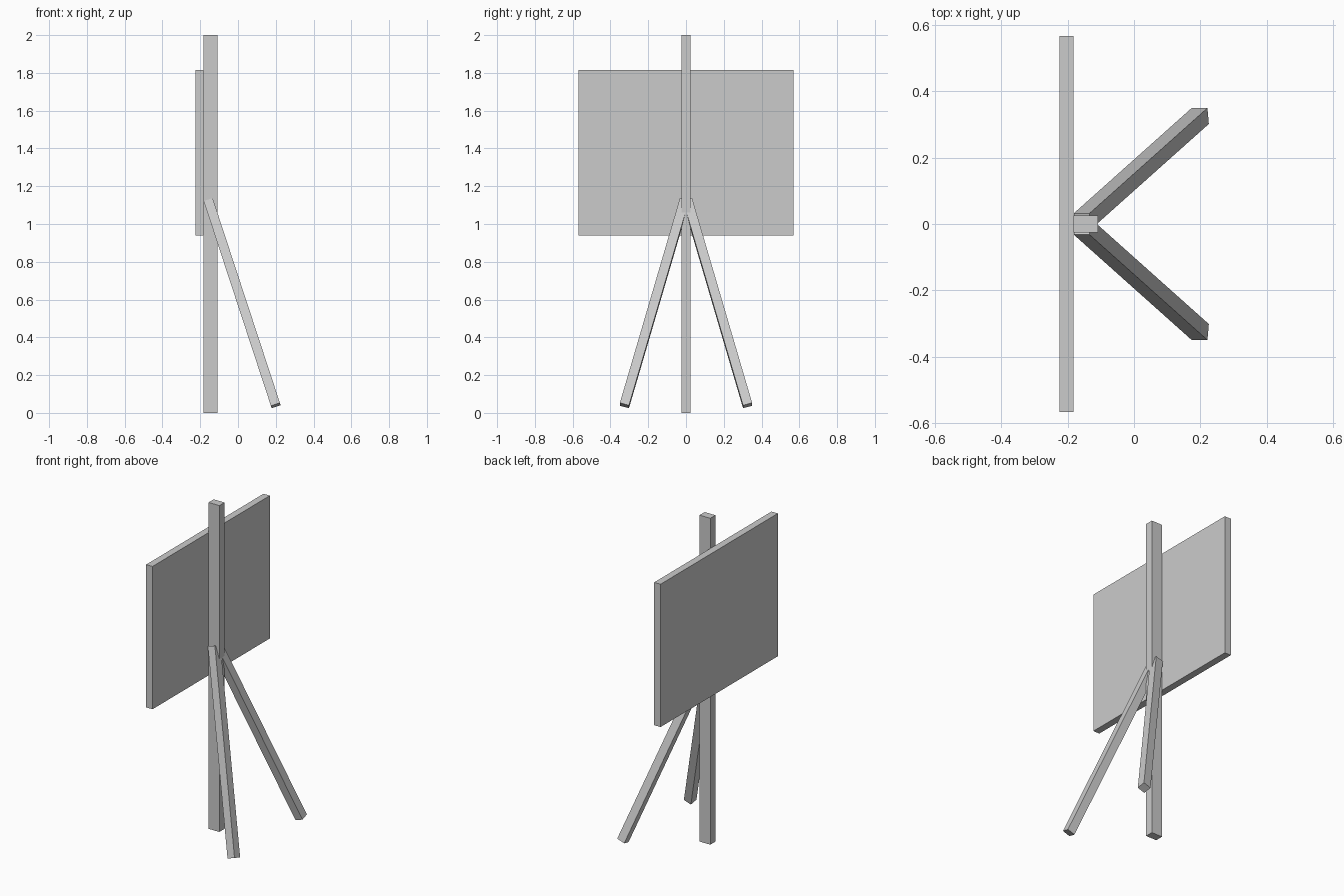
import bpy
from mathutils import Matrix, Vector

if "Cube" in bpy.data.objects:
    bpy.data.objects.remove(bpy.data.objects["Cube"])


def box(name, lo, hi):
    """Axis-aligned box between two corners."""
    lo, hi = Vector(lo), Vector(hi)
    bpy.ops.mesh.primitive_cube_add(size=1, location=(lo + hi) / 2)
    ob = bpy.context.object
    ob.name = name
    ob.scale = hi - lo
    return ob


def beam(name, top, bottom, width):
    """Square bar between two points, one side kept level along y."""
    top, bottom = Vector(top), Vector(bottom)
    axis = (top - bottom).normalized()
    u = Vector((0, 1, 0)).cross(axis).normalized()
    v = axis.cross(u)
    rot = Matrix((u, v, axis)).transposed().to_4x4()
    bpy.ops.mesh.primitive_cube_add(size=1)
    ob = bpy.context.object
    ob.name = name
    size = Matrix.Diagonal((width, width, (top - bottom).length, 1))
    ob.matrix_world = Matrix.Translation((top + bottom) / 2) @ rot @ size
    return ob


# Sign board and upright post
box("sign_board", (-0.225, -0.568, 0.94), (-0.182, 0.568, 1.815))
box("post", (-0.182, -0.025, 0), (-0.109, 0.025, 2))

# Pair of splayed support legs
for side, label in ((1, "left"), (-1, "right")):
    beam(f"support_leg_{label}", (-0.156, 0.008 * side, 1.123),
         (0.2, 0.326 * side, 0.039), 0.05)
